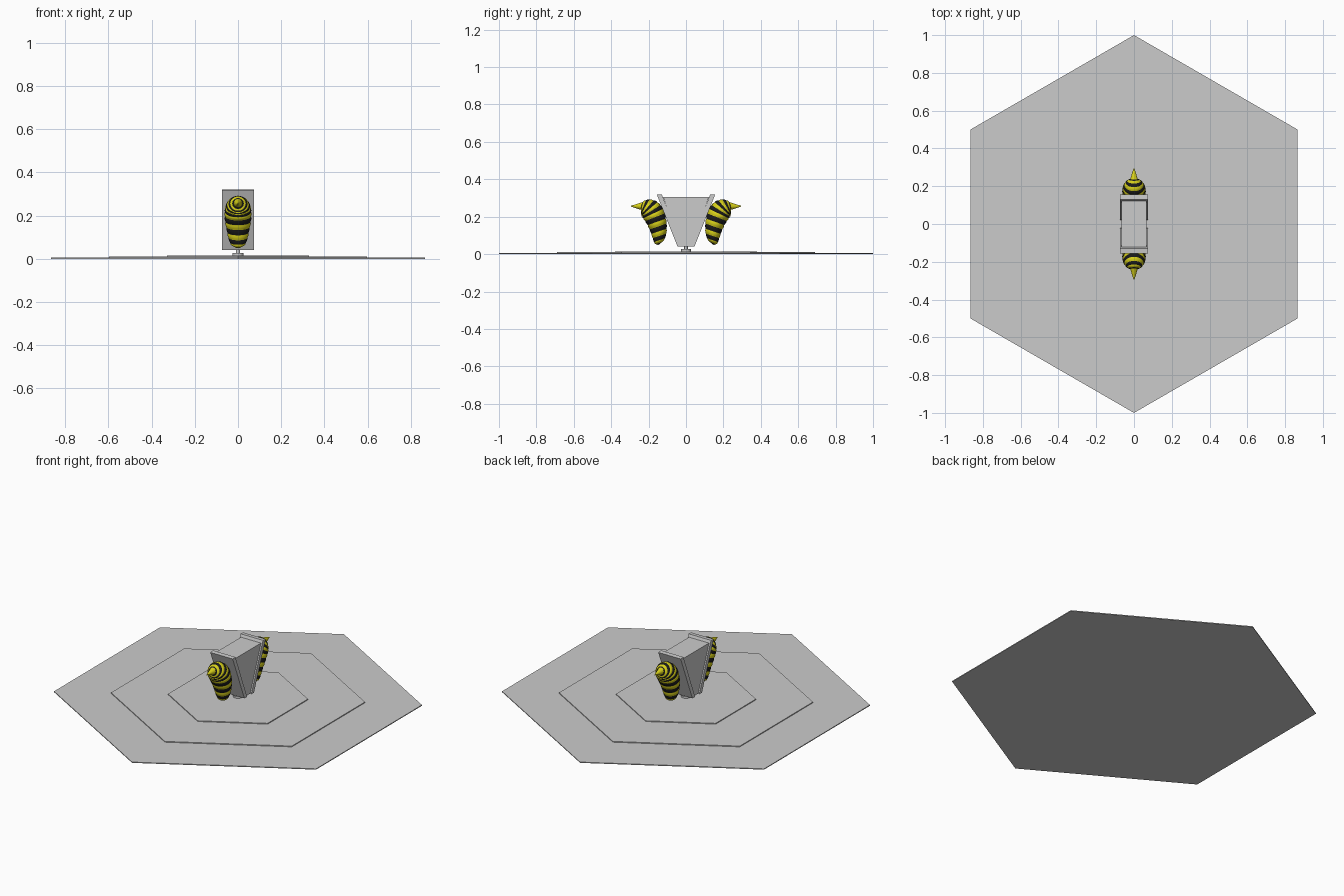
import bpy, bmesh, math
from mathutils import Vector

if "Cube" in bpy.data.objects:
    bpy.data.objects.remove(bpy.data.objects["Cube"])


def material(name, color):
    m = bpy.data.materials.new(name)
    m.diffuse_color = (*color, 1)
    m.use_nodes = True
    m.node_tree.nodes["Principled BSDF"].inputs["Base Color"].default_value = m.diffuse_color
    return m


yellow = material("yellow", (0.68, 0.63, 0.01))
black = material("black", (0.01, 0.01, 0.01))


def finish(bm, name):
    bmesh.ops.recalc_face_normals(bm, faces=bm.faces)
    me = bpy.data.meshes.new(name)
    bm.to_mesh(me)
    bm.free()
    ob = bpy.data.objects.new(name, me)
    bpy.context.collection.objects.link(ob)
    return ob


def disc(name, radius, z0, z1, sides):
    bpy.ops.mesh.primitive_cylinder_add(vertices=sides, radius=radius, depth=z1 - z0,
                                        location=(0, 0, (z0 + z1) / 2))
    bpy.context.object.name = name


def extrude_x(name, profile, half):
    # (y, z) outline extruded along x
    bm = bmesh.new()
    f = bm.faces.new([bm.verts.new((-half, y, z)) for y, z in profile])
    ext = bmesh.ops.extrude_face_region(bm, geom=[f])
    moved = [v for v in ext["geom"] if isinstance(v, bmesh.types.BMVert)]
    bmesh.ops.translate(bm, verts=moved, vec=(2 * half, 0, 0))
    return finish(bm, name)


# stepped hexagonal base
for i, r in enumerate((1.0, 0.69, 0.38)):
    disc(f"base_step_{i + 1}", r, 0.005 * i, 0.005 * (i + 1), 6)

# foot and neck
disc("foot", 0.026, 0.015, 0.026, 24)
disc("neck", 0.010, 0.024, 0.046, 16)

# wedge-shaped body
extrude_x("wedge_body", [(-0.028, 0.042), (0.028, 0.042), (0.122, 0.305), (-0.122, 0.305)], 0.066)

# abdomen sections: back point (y, z), front point (y, z), half width
SECTIONS = [
    (0.146, 0.050, 0.150, 0.049, 0.004),
    (0.118, 0.075, 0.167, 0.057, 0.032),
    (0.105, 0.110, 0.178, 0.085, 0.045),
    (0.103, 0.150, 0.190, 0.120, 0.053),
    (0.107, 0.190, 0.206, 0.155, 0.060),
    (0.119, 0.230, 0.225, 0.185, 0.062),
    (0.136, 0.262, 0.235, 0.200, 0.060),
    (0.162, 0.284, 0.238, 0.208, 0.055),
    (0.195, 0.292, 0.240, 0.215, 0.045),
    (0.222, 0.286, 0.241, 0.225, 0.033),
    (0.237, 0.273, 0.242, 0.239, 0.018),
]
STEPS, SIDES, BANDS = 6, 28, 15


def section(u):
    # Catmull-Rom interpolation between sections
    n = len(SECTIONS) - 1
    i = min(int(u), n - 1)
    t = u - i
    p0, p1, p2, p3 = (SECTIONS[max(0, min(n, i + k))] for k in (-1, 0, 1, 2))
    return [0.5 * (2 * b + (c - a) * t + (2 * a - 5 * b + 4 * c - d) * t * t
                   + (3 * b - a - 3 * c + d) * t ** 3) for a, b, c, d in zip(p0, p1, p2, p3)]


def abdomen(name, side):
    bm = bmesh.new()
    rings = []
    count = BANDS * STEPS
    for j in range(count + 1):
        ya, za, yb, zb, w = section(j / count * (len(SECTIONS) - 1))
        mid = Vector((0, (ya + yb) / 2, (za + zb) / 2))
        half = Vector((0, (yb - ya) / 2, (zb - za) / 2))
        bulge = 0.97 + 0.04 * math.sin(math.pi * (j % STEPS) / STEPS)
        ring = []
        for k in range(SIDES):
            a = 2 * math.pi * k / SIDES
            p = mid + (half * math.cos(a) + Vector((w * math.sin(a), 0, 0))) * bulge
            ring.append(bm.verts.new((p.x, p.y * side, p.z)))
        rings.append(ring)
    for j in range(count):
        for k in range(SIDES):
            n = (k + 1) % SIDES
            f = bm.faces.new((rings[j][k], rings[j][n], rings[j + 1][n], rings[j + 1][k]))
            f.material_index = 1 - (j // STEPS) % 2
            f.smooth = True
    bm.faces.new(rings[0]).material_index = 1
    bm.faces.new(rings[-1])
    ob = finish(bm, name)
    ob.data.materials.append(yellow)
    ob.data.materials.append(black)


for label, s in (("front", -1), ("back", 1)):
    # slanted end plate
    extrude_x(f"{label}_plate", [(s * 0.045, 0.040), (s * 0.156, 0.318),
                                 (s * 0.130, 0.320), (s * 0.020, 0.040)], 0.074)
    # striped abdomen with pointed tip
    abdomen(f"{label}_striped_abdomen", s)
    bpy.ops.mesh.primitive_cone_add(vertices=24, radius1=0.021, radius2=0.002, depth=0.060,
                                    location=(0, s * 0.265, 0.256),
                                    rotation=(-s * math.pi / 2, 0, 0))
    tip = bpy.context.object
    tip.name = f"{label}_tip"
    tip.data.materials.append(yellow)
    bpy.ops.object.shade_smooth_by_angle()
